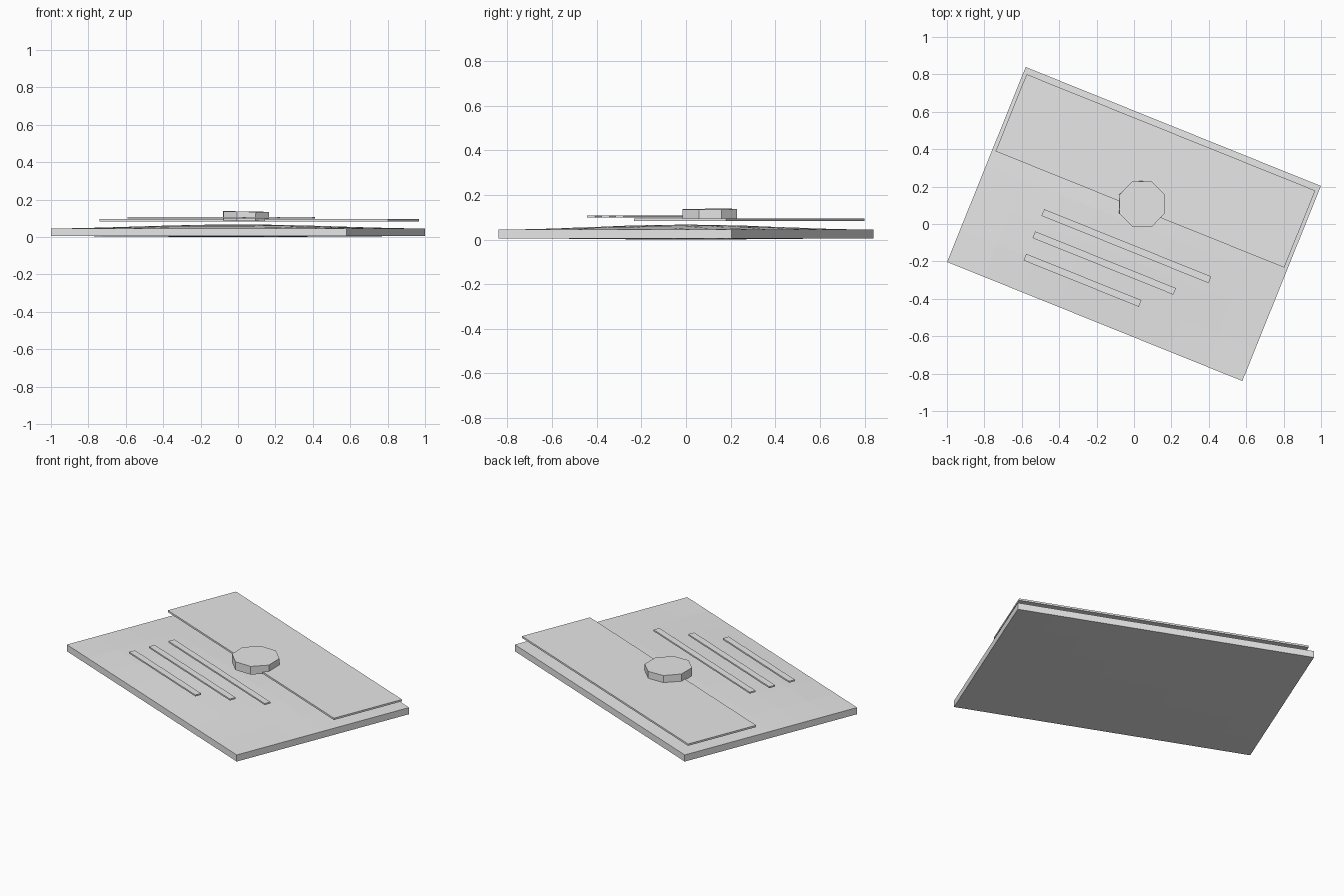
import bpy, bmesh, math
from mathutils import Matrix

if "Cube" in bpy.data.objects:
    bpy.data.objects.remove(bpy.data.objects["Cube"])

TURN = math.radians(-21.95)          # the whole envelope lies turned on the ground
SPIN = Matrix.Rotation(TURN, 4, 'Z')

paper = bpy.data.materials.new("pale_grey")
paper.diffuse_color = (0.8, 0.8, 0.8, 1)
paper.use_nodes = True
paper.node_tree.nodes["Principled BSDF"].inputs["Base Color"].default_value = paper.diffuse_color


def finish(bm, name):
    """Turn the part with the envelope and link it as a flat-shaded object."""
    bmesh.ops.recalc_face_normals(bm, faces=bm.faces)
    bm.transform(SPIN)
    mesh = bpy.data.meshes.new(name)
    bm.to_mesh(mesh)
    bm.free()
    mesh.materials.append(paper)
    obj = bpy.data.objects.new(name, mesh)
    bpy.context.collection.objects.link(obj)
    return obj


def plate(name, u0, u1, v0, v1, z0, z1):
    """Thin box given by its limits along the envelope's own axes."""
    bm = bmesh.new()
    bmesh.ops.create_cube(bm, size=1)
    for v in bm.verts:
        v.co.x = u0 + (v.co.x + 0.5) * (u1 - u0)
        v.co.y = v0 + (v.co.y + 0.5) * (v1 - v0)
        v.co.z = z0 + (v.co.z + 0.5) * (z1 - z0)
    return finish(bm, name)


# Envelope body: slab with a slightly swollen top and bottom
HALF_U, HALF_V = 0.851, 0.562
bm = bmesh.new()
bmesh.ops.create_grid(bm, x_segments=8, y_segments=6, size=1)
top = bmesh.ops.extrude_face_region(bm, geom=bm.faces[:])["geom"]
top_verts = {g for g in top if isinstance(g, bmesh.types.BMVert)}
for v in bm.verts:
    swell = math.cos(v.co.x * math.pi / 2) * math.cos(v.co.y * math.pi / 2)
    v.co.x *= HALF_U
    v.co.y *= HALF_V
    v.co.z = 0.045 + 0.022 * swell if v in top_verts else 0.005 * (1 - swell)
finish(bm, "envelope_body")

# Closing flap
plate("flap", -0.832, 0.832, 0.084, 0.528, 0.084, 0.095)

# Three address lines, each shorter than the last
for i, (end, mid) in enumerate([(0.488, -0.125), (0.336, -0.253), (0.189, -0.382)]):
    plate(f"address_line_{i + 1}", -0.475, end, mid - 0.019, mid + 0.019, 0.098, 0.107)

# Eight-sided seal at the flap's edge
bm = bmesh.new()
bmesh.ops.create_cone(bm, cap_ends=True, segments=8, radius1=0.132, radius2=0.132,
                      depth=0.05, matrix=Matrix.Translation((0, 0.115, 0.111))
                      @ Matrix.Rotation(math.radians(1), 4, 'Y'))
finish(bm, "seal")
